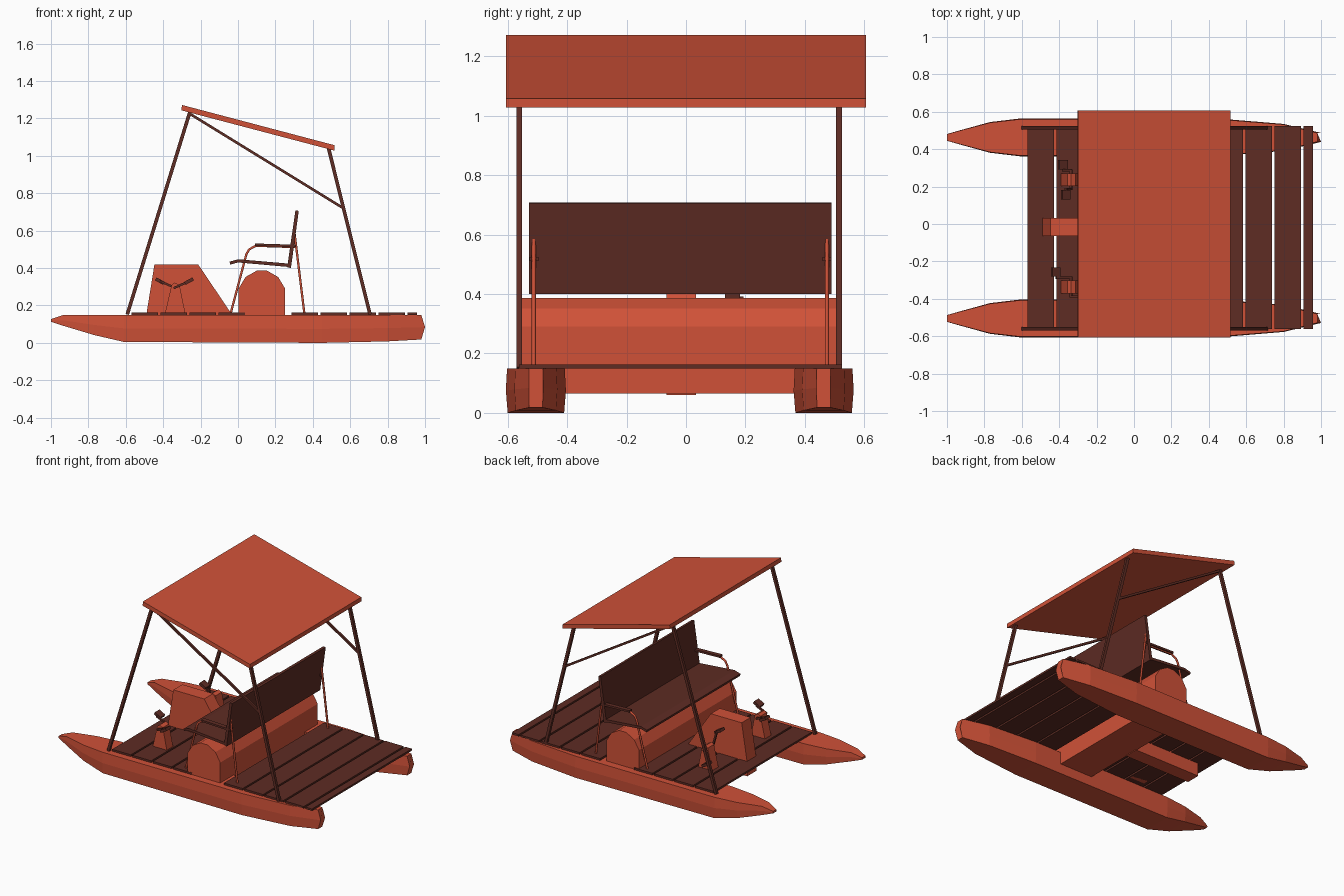
import bpy, bmesh, math
from mathutils import Vector

if "Cube" in bpy.data.objects:
    bpy.data.objects.remove(bpy.data.objects["Cube"])


def material(name, rgb):
    m = bpy.data.materials.new(name)
    m.diffuse_color = (*rgb, 1)
    m.use_nodes = True
    m.node_tree.nodes["Principled BSDF"].inputs["Base Color"].default_value = m.diffuse_color
    return m


ORANGE = material("orange red", (0.63, 0.083, 0.039))
BROWN = material("dark brown", (0.112, 0.025, 0.017))
MID = -0.02  # centre line of the hulls and frame


def finish(name, bm, mat):
    bmesh.ops.recalc_face_normals(bm, faces=bm.faces)
    me = bpy.data.meshes.new(name)
    bm.to_mesh(me)
    bm.free()
    me.materials.append(mat)
    ob = bpy.data.objects.new(name, me)
    bpy.context.collection.objects.link(ob)
    return ob


def loft(name, rings, mat):
    """Closed skin through rings of points, capped at both ends."""
    bm = bmesh.new()
    vs = [[bm.verts.new(p) for p in r] for r in rings]
    n = len(rings[0])
    for a, b in zip(vs, vs[1:]):
        for i in range(n):
            bm.faces.new((a[i], a[(i + 1) % n], b[(i + 1) % n], b[i]))
    bm.faces.new(vs[0])
    bm.faces.new(vs[-1])
    return finish(name, bm, mat)


def prism(name, profile, y0, y1, mat):
    """Side profile (x, z) extruded across y."""
    return loft(name, [[(x, y, z) for x, z in profile] for y in (y0, y1)], mat)


def box(name, x0, x1, y0, y1, z0, z1, mat):
    return prism(name, [(x0, z0), (x1, z0), (x1, z1), (x0, z1)], y0, y1, mat)


def bar(name, a, b, y, w, mat, depth=None):
    """Rectangular bar in the x-z plane between two points."""
    a, b = Vector(a), Vector(b)
    d = (b - a).normalized()
    n = Vector((-d.y, d.x)) * w / 2
    h = (depth or w) / 2
    return prism(name, [a - n, b - n, b + n, a + n], y - h, y + h, mat)


def tube(name, pts, r, mat):
    cu = bpy.data.curves.new(name, 'CURVE')
    cu.dimensions = '3D'
    cu.bevel_depth, cu.bevel_resolution, cu.use_fill_caps = r, 1, True
    s = cu.splines.new('POLY')
    s.points.add(len(pts) - 1)
    for p, q in zip(s.points, pts):
        p.co = (*q, 1)
    cu.materials.append(mat)
    ob = bpy.data.objects.new(name, cu)
    bpy.context.collection.objects.link(ob)


# hulls: x, half width, top z, bottom z, forward push of the middle edge
STATIONS = [(-1.0, 0.018, 0.127, 0.113, 0), (-0.93, 0.038, 0.15, 0.09, 0),
            (-0.77, 0.082, 0.15, 0.042, 0), (-0.61, 0.101, 0.15, 0.005, 0),
            (0.45, 0.101, 0.15, 0.0, 0), (0.8, 0.072, 0.15, 0.008, 0),
            (0.98, 0.024, 0.15, 0.018, 0.02)]
for side, yc in (("near", -0.505), ("far", 0.463)):
    rings = []
    for x, w, t, b, push in STATIONS:
        m = (t + b) / 2
        rings.append([(x, yc - w * .94, b), (x + push, yc - w, m), (x, yc - w * .96, t),
                      (x, yc + w * .96, t), (x + push, yc + w, m), (x, yc + w * .94, b)])
    loft(side + "_hull", rings, ORANGE)

# deck planks
for i in range(4):
    x = -0.57 + i * 0.155
    box("front_plank", x, x + 0.142, -0.555, 0.515, 0.15, 0.163, BROWN)
for i in range(5):
    x = 0.287 + i * 0.155
    box("rear_plank", x, x + (0.142 if i < 4 else 0.05), -0.562, 0.525, 0.15, 0.163, BROWN)

# paddle wheel housing with arched top
prism("paddle_housing", [(0.003, 0.065), (0.003, 0.29), (0.04, 0.352), (0.1, 0.386), (0.155, 0.386),
                         (0.215, 0.352), (0.252, 0.29), (0.252, 0.065)], -0.553, 0.507, ORANGE)

# centre console and the keel box below it
prism("console", [(-0.49, 0.15), (-0.447, 0.418), (-0.212, 0.418), (-0.04, 0.163), (-0.04, 0.15)],
      -0.065, 0.033, ORANGE)
box("keel_box", -0.49, 0.01, -0.065, 0.033, 0.061, 0.15, ORANGE)

# pedal stands, cranks and pedals (crank ends given as x, z)
AXLE = (-0.338, 0.295)
for side, yc, ends in (("near", -0.337, ((-0.262, 0.33), (-0.418, 0.33))),
                       ("far", 0.237, ((-0.365, 0.39), (-0.38, 0.225)))):
    prism(side + "_pedal_stand", [(-0.392, 0.15), (-0.355, 0.31), (-0.338, 0.322), (-0.313, 0.31),
                                  (-0.28, 0.15)], yc - 0.034, yc + 0.034, ORANGE)
    tube(side + "_axle", [(AXLE[0], yc - 0.055, AXLE[1]), (AXLE[0], yc + 0.055, AXLE[1])], 0.008, BROWN)
    for s, e in zip((-1, 1), ends):
        bar(side + "_crank", AXLE, e, yc + s * 0.05, 0.012, BROWN)
        tilt = 0.012 * (1 if e[0] < AXLE[0] else -1)
        bar(side + "_pedal", (e[0] - 0.022, e[1] + tilt), (e[0] + 0.022, e[1] - tilt),
            yc + s * 0.08, 0.018, BROWN, 0.05)

# bench seat
prism("seat", [(-0.042, 0.418), (0.0, 0.43), (0.28, 0.405), (0.28, 0.423), (0.0, 0.447), (-0.045, 0.434)],
      -0.528, 0.49, BROWN)
prism("seat_back", [(0.263, 0.405), (0.283, 0.4), (0.325, 0.706), (0.307, 0.708)], -0.528, 0.49, BROWN)

# seat frame and armrests on both ends
for side, y in (("near", -0.512), ("far", 0.474)):
    tube(side + "_arm_frame", [(-0.04, y, 0.155), (0.045, y, 0.475), (0.06, y, 0.5), (0.095, y, 0.519),
                               (0.315, y, 0.512)], 0.007, ORANGE)
    tube(side + "_rear_leg", [(0.3, y, 0.605), (0.355, y, 0.155)], 0.007, ORANGE)
    bar(side + "_armrest", (0.09, 0.525), (0.31, 0.518), y, 0.013, BROWN, 0.03)

# canopy posts and braces
for side, s in (("near", -1), ("far", 1)):
    y = MID - 0.003 + s * 0.538
    bar(side + "_front_post", (-0.592, 0.152), (-0.258, 1.232), y, 0.019, BROWN)
    bar(side + "_rear_post", (0.706, 0.152), (0.483, 1.045), y, 0.019, BROWN)
    bar(side + "_brace", (-0.258, 1.225), (0.56, 0.722), y, 0.014, BROWN)

# sloping canopy roof
prism("canopy_roof", [(-0.302, 1.243), (0.515, 1.028), (0.515, 1.057), (-0.3, 1.272)],
      -0.606, 0.606, ORANGE)
